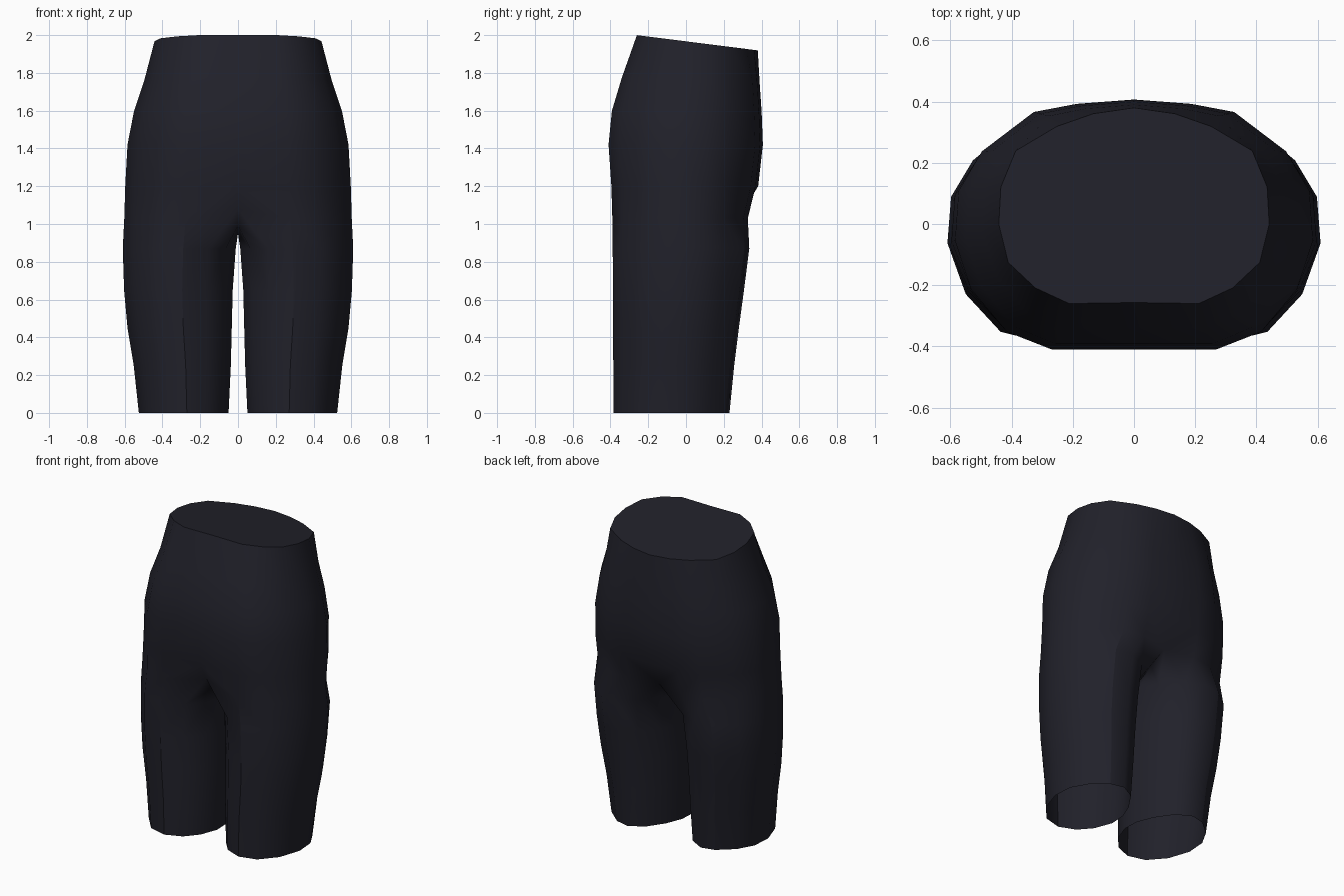
import bpy, bmesh, math

if "Cube" in bpy.data.objects:
    bpy.data.objects.remove(bpy.data.objects["Cube"], do_unlink=True)

# Half outlines, front centre round the side to back centre (unit size)
WAIST = [(0, -.99), (.48, -1), (.73, -.84), (.93, -.58), (1, -.19),
         (.985, .19), (.875, .56), (.57, .81), (.3, .94), (0, 1)]
HIP = [(0, -1), (.46, -1), (.71, -.86), (.91, -.52), (1, -.13),
       (.98, .27), (.85, .585), (.56, .9), (.32, .965), (0, 1)]
# Outline of one leg; the first ten points continue the hip outline
LEG = [(-.52, -.86), (-.07, -1), (.42, -.9), (.8, -.56), (1, -.1),
       (.96, .32), (.72, .65), (.3, .93), (-.08, 1), (-.48, .83),
       (-.8, .47), (-.98, .12), (-1, -.22), (-.82, -.59)]
# Hip rows: outline, height, half width, front y, back y, tilt towards the back
HIP_ROWS = [(WAIST, 1.967, .442, -.26, .38, .126),
            (HIP, 1.76, .496, -.34, .39, .04),
            (HIP, 1.6, .55, -.392, .4, 0), (HIP, 1.42, .585, -.41, .407, 0),
            (HIP, 1.2, .597, -.395, .382, 0), (HIP, 1.03, .602, -.39, .34, 0)]
# Leg rows: height, inner x, outer x, front y, back y
LEG_ROWS = [(.87, .012, .61, -.388, .335), (.65, .028, .603, -.387, .307),
            (.45, .033, .585, -.386, .28), (.25, .038, .552, -.385, .255),
            (0, .05, .525, -.384, .23)]
# Underside of the crotch, back to front: y and height
CROTCH = [(.16, .97), (.04, .95), (-.1, .955), (-.23, .99)]
SEAMS = (1, 7)

bm = bmesh.new()


def hip_ring(outline, z, w, front, back, tilt):
    mid, half = (front + back) / 2, (back - front) / 2
    return [bm.verts.new((w * u, mid + half * v, z - tilt * (mid + half * v)))
            for u, v in outline]


def leg_ring(z, inner, outer, front, back):
    return [bm.verts.new(((inner + outer) / 2 + (outer - inner) / 2 * u,
                          (front + back) / 2 + (back - front) / 2 * v, z))
            for u, v in LEG]


def bridge(upper, lower, closed):
    n = len(upper)
    for i in range(n if closed else n - 1):
        j = (i + 1) % n
        bm.faces.new((upper[i], lower[i], lower[j], upper[j]))


# Waist and hips, closed at the top
hips = [hip_ring(*row) for row in HIP_ROWS]
for a, b in zip(hips, hips[1:]):
    bridge(a, b, False)
bm.faces.new(hips[0])

# Soft hollows at the centre front and back above the crotch
hips[-1][0].co.y += .06
hips[-1][0].co.z += .05
hips[-1][-1].co.y -= .06

# Leg, starting from the hip edge closed by the crotch arch, open at the hem
legs = [hips[-1] + [bm.verts.new((0, y, z)) for y, z in CROTCH]]
legs += [leg_ring(*row) for row in LEG_ROWS]
for a, b in zip(legs, legs[1:]):
    bridge(a, b, True)
bmesh.ops.recalc_face_normals(bm, faces=bm.faces)

# Front and back leg seams
seams = [bm.edges.get((a[i], b[i])) for a, b in zip(legs, legs[1:]) for i in SEAMS]
bmesh.ops.split_edges(bm, edges=seams)

mesh = bpy.data.meshes.new("shorts")
bm.to_mesh(mesh)
bm.free()
shorts = bpy.data.objects.new("shorts", mesh)
bpy.context.collection.objects.link(shorts)
bpy.context.view_layer.objects.active = shorts
shorts.select_set(True)
bpy.ops.object.shade_smooth_by_angle(angle=math.radians(55))

# Other half; a tiny merge distance keeps the seams split
mirror = shorts.modifiers.new("other_half", 'MIRROR')
mirror.merge_threshold = .0001

# Dark cloth
color = (.015, .015, .023, 1)
cloth = bpy.data.materials.new("dark_navy_cloth")
cloth.use_nodes = True
cloth.diffuse_color = color
cloth.node_tree.nodes["Principled BSDF"].inputs["Base Color"].default_value = color
mesh.materials.append(cloth)
